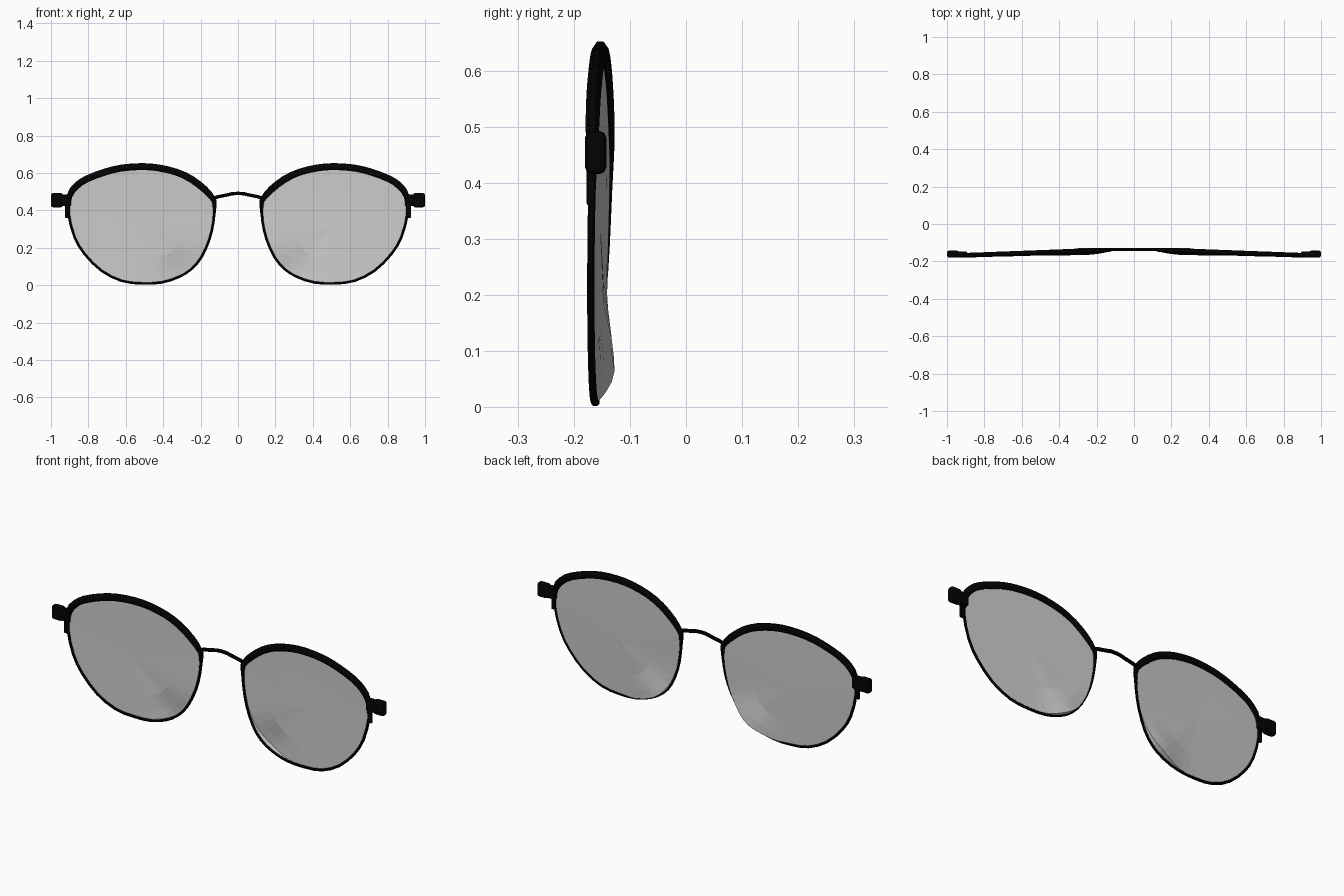
import bpy, bmesh, math
from mathutils import Vector

if "Cube" in bpy.data.objects:
    bpy.data.objects.remove(bpy.data.objects["Cube"])


def material(name, color):
    m = bpy.data.materials.new(name)
    m.diffuse_color = color
    m.use_nodes = True
    m.node_tree.nodes["Principled BSDF"].inputs["Base Color"].default_value = m.diffuse_color
    return m


BLACK = material("black_frame", (0.001, 0.001, 0.001, 1))
TINT = material("grey_lens", (0.53, 0.53, 0.53, 1))

# Outline of one lens (x, z), starting at the nose side and going under the lens
OUTLINE = [(.125, .43), (.131, .34), (.152, .246), (.195, .15), (.249, .086),
           (.318, .043), (.409, .014), (.516, .009), (.623, .023), (.73, .077),
           (.82, .166), (.874, .257), (.906, .38), (.901, .476), (.864, .53),
           (.81, .567), (.714, .604), (.623, .626), (.516, .634), (.425, .627),
           (.329, .604), (.249, .567), (.179, .513), (.136, .465)]


def smoothstep(a, b, v):
    t = min(1, max(0, (v - a) / (b - a)))
    return t * t * (3 - 2 * t)


def frame_y(x, z):
    # Front wraps slightly forward at the sides and at the bottom
    return -.138 - .038 * (x - .13) - .009 * min(1, max(0, (.4 - z) / .4))


def rim_y(x, z):
    # Wire runs a little further forward low by the nose
    return frame_y(x, z) - .009 * math.exp(-((x - .25) ** 2 + (z - .08) ** 2) / .03)


def refine(pts):
    # Adds a Catmull-Rom midpoint between each pair of a closed outline
    out, n = [], len(pts)
    for i in range(n):
        p0, p1, p2, p3 = (Vector(pts[(i + k) % n]) for k in (-1, 0, 1, 2))
        out += [p1, (9 * (p1 + p2) - p0 - p3) / 16]
    return out


def finish(name, bm, mat, side):
    for v in bm.verts:
        v.co.x *= side
    bmesh.ops.recalc_face_normals(bm, faces=bm.faces)
    me = bpy.data.meshes.new(name)
    bm.to_mesh(me)
    bm.free()
    me.materials.append(mat)
    ob = bpy.data.objects.new(name, me)
    bpy.context.collection.objects.link(ob)
    return ob


def sweep(bm, rings, closed):
    rows = [[bm.verts.new(p) for p in r] for r in rings]
    n, k = len(rows), len(rows[0])
    for i in range(n if closed else n - 1):
        a, b = rows[i], rows[(i + 1) % n]
        for j in range(k):
            bm.faces.new((a[j], a[(j + 1) % k], b[(j + 1) % k], b[j]))
    if not closed:
        bm.faces.new(rows[0])
        bm.faces.new(rows[-1])


def section(center, normal, width, depth, sides=8):
    # Rounded cross-section spanning the normal and the y axis
    r = 1 / math.cos(math.pi / sides)
    angles = [2 * math.pi * (j + .5) / sides for j in range(sides)]
    return [center + normal * (math.cos(a) * r * width / 2)
            + Vector((0, math.sin(a) * r * depth / 2, 0)) for a in angles]


def rim(side):
    # Thin wire below, heavy brow bar above
    pts, rings = refine(OUTLINE), []
    for i, p in enumerate(pts):
        d = (pts[(i + 1) % len(pts)] - pts[i - 1]).normalized()
        t = smoothstep(.36, .53, p.y)
        c = Vector((p.x, rim_y(p.x, p.y), p.y))
        rings.append(section(c, Vector((d.y, 0, -d.x)), .013 + .024 * t, .013 + .012 * t))
    bm = bmesh.new()
    sweep(bm, rings, True)
    finish("rim", bm, BLACK, side)


def lens(side):
    # Faceted sheet in concentric rings; dips backward low by the nose,
    # with a narrow edge strip reaching forward to the rim
    bm = bmesh.new()
    mid = Vector((.515, .32))

    def vert(p, edge=False):
        bulge = .022 * math.exp(-((p.x - .28) ** 2 + (p.y - .06) ** 2) / .012)
        y = rim_y(p.x, p.y) if edge else frame_y(p.x, p.y) + .002 + bulge
        return bm.verts.new((p.x, y, p.y))

    pts = refine(OUTLINE)
    rows = [[vert(mid + (p - mid) * s, s == 1) for p in pts]
            for s in (1, .99, .85, .6)]
    hub, n = vert(mid), len(pts)
    for i in range(n):
        j = (i + 1) % n
        for a, b in zip(rows, rows[1:]):
            bm.faces.new((a[i], a[j], b[j], b[i]))
        bm.faces.new((rows[-1][i], rows[-1][j], hub))
    finish("lens", bm, TINT, side)


def block(name, side, lo, hi, bevel):
    bm = bmesh.new()
    bmesh.ops.create_cube(bm, size=1)
    for v in bm.verts:
        v.co = [(l + h) / 2 + c * (h - l) for c, l, h in zip(v.co, lo, hi)]
    bmesh.ops.bevel(bm, geom=bm.edges[:], offset=bevel, segments=2,
                    profile=.5, affect='EDGES')
    finish(name, bm, BLACK, side)


for side in (1, -1):
    rim(side)
    lens(side)
    # Hinge blocks at the outer ends
    block("hinge_block", side, (.936, -.180, .416), (1.0, -.142, .493), .012)
    block("hinge_neck", side, (.893, -.178, .422), (.948, -.146, .486), .006)
    block("hinge_tab", side, (.902, -.177, .36), (.926, -.162, .44), .004)

# Arched bridge
path = [(-.135, .462), (-.11, .472), (-.06, .482), (-.03, .489), (0, .491),
        (.03, .489), (.06, .482), (.11, .472), (.135, .462)]
rings = []
for i, (x, z) in enumerate(path):
    a, b = path[max(i - 1, 0)], path[min(i + 1, len(path) - 1)]
    d = Vector((b[0] - a[0], b[1] - a[1])).normalized()
    rings.append(section(Vector((x, -.136, z)), Vector((-d.y, 0, d.x)), .018, .016))
bm = bmesh.new()
sweep(bm, rings, False)
finish("bridge", bm, BLACK, 1)
